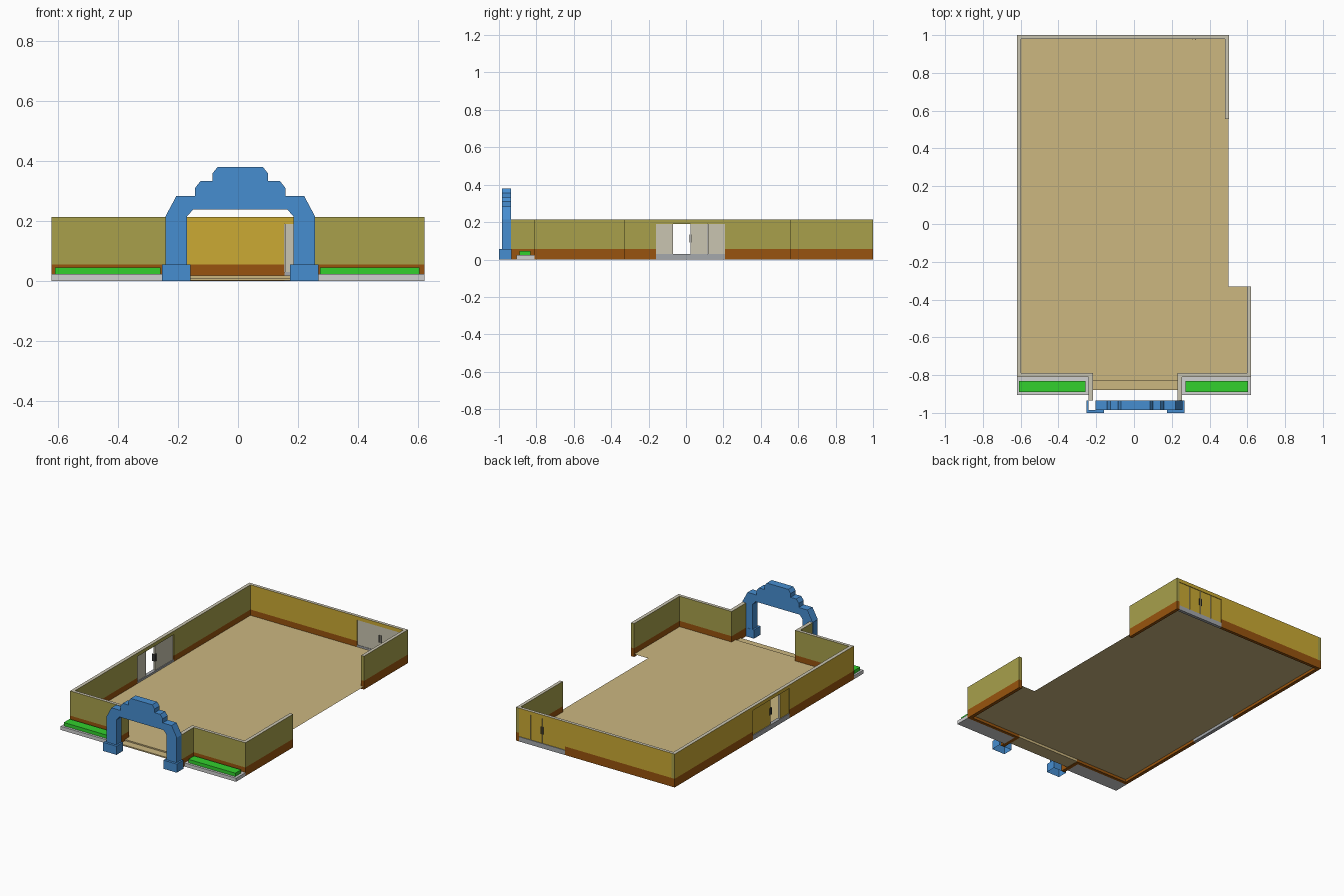
import bpy, bmesh

if "Cube" in bpy.data.objects:
    bpy.data.objects.remove(bpy.data.objects["Cube"])


def srgb(r, g, b):
    lin = lambda c: c / 12.92 if c <= 0.04045 else ((c + 0.055) / 1.055) ** 2.4
    return (lin(r / 255), lin(g / 255), lin(b / 255), 1)


COLOURS = {
    "olive": (168, 160, 75), "gold": (203, 170, 52), "brown": (152, 84, 14),
    "stone": (202, 197, 177), "beige": (204, 183, 128), "blue": (70, 141, 208),
    "green": (50, 208, 45), "light_grey": (208, 208, 208),
    "sill_grey": (165, 168, 172), "dark": (55, 55, 55),
}
MATS = {}
for n, c in COLOURS.items():
    MATS[n] = bpy.data.materials.new(n)
    MATS[n].diffuse_color = srgb(*c)


def finish(name, bm, rule):
    """Make an object; rule is a colour name or a function of the face normal and centre."""
    bm.normal_update()
    me = bpy.data.meshes.new(name)
    names = []
    for f in bm.faces:
        col = rule if isinstance(rule, str) else rule(f.normal, f.calc_center_median())
        if col not in names:
            names.append(col)
            me.materials.append(MATS[col])
        f.material_index = names.index(col)
    bm.to_mesh(me)
    bm.free()
    ob = bpy.data.objects.new(name, me)
    bpy.context.collection.objects.link(ob)
    return ob


def box(name, x, y, z, rule):
    bm = bmesh.new()
    bmesh.ops.create_cube(bm, size=1)
    for v in bm.verts:
        v.co = (x[v.co.x > 0], y[v.co.y > 0], z[v.co.z > 0])
    return finish(name, bm, rule)


H, BAND = 0.213, 0.055


def paint(inner, outer_dir=None):
    """Stone on top, gold on the given outer side, otherwise the wall colour."""
    def rule(n, c):
        if n.z > 0.5:
            return "stone"
        if outer_dir and n.x * outer_dir[0] + n.y * outer_dir[1] > 0.5:
            return "gold"
        return inner
    return rule


def wall(name, x, y, rule):
    box(name + "_skirting", x, y, (0, BAND), "brown")
    box(name, x, y, (BAND, H), rule)


# --- Outer walls
olive, gold = paint("olive"), paint("gold")
left = paint("olive", (-1, 0))
LX, BY = (-0.62, -0.598), (0.98, 1.0)
D0, D1 = -0.16, 0.208          # side door span in y
B0, B1 = 0.155, 0.482          # back door span in x
wall("left_wall_front", LX, (-0.81, D0), left)
wall("left_wall_back", LX, (D1, 1.0), left)
box("left_door_lintel", LX, (D0, D1), (0.19, H), left)
wall("back_wall", (LX[1], B0), BY, gold)
box("back_door_lintel", (B0, B1), BY, (0.19, H), gold)
wall("right_wall_back", (B1, 0.502), (0.555, 1.0), olive)
wall("right_wall_front", (0.598, 0.62), (-0.81, -0.33), olive)
wall("front_wall_left", (LX[1], -0.218), (-0.81, -0.79), olive)
wall("front_wall_right", (0.23, 0.598), (-0.81, -0.79), olive)
wall("entry_wall_left", (-0.241, -0.218), (-0.935, -0.81), olive)
wall("entry_wall_right", (0.23, 0.254), (-0.935, -0.81), olive)

# --- Floor sheet and entrance steps
bm = bmesh.new()
pts = [(-0.6, -0.79), (0.6, -0.79), (0.6, -0.33), (0.5, -0.33), (0.5, 0.98), (-0.6, 0.98)]
bm.faces.new([bm.verts.new((px, py, 0.018)) for px, py in pts])
finish("floor", bm, "beige")
box("upper_step", (-0.218, 0.23), (-0.83, -0.79), (0.010, 0.018), "beige")
box("lower_step", (-0.218, 0.23), (-0.88, -0.79), (0.002, 0.010), "beige")

# --- Side door: four panels, one left open
box("left_door_sill", LX, (D0, D1), (0, 0.03), "sill_grey")
w = (D1 - D0) / 4
for i in (0, 2, 3):
    box(f"left_door_panel_{i}", (-0.615, -0.603), (D0 + i * w + 0.0006, D0 + (i + 1) * w - 0.0006),
        (0.03, 0.19), lambda n, c: "gold" if n.x < -0.5 else "stone")
mid = (D0 + D1) / 2
for s in (-1, 1):
    box("left_door_handle", (-0.619, -0.598), (mid + s * 0.007 - 0.002, mid + s * 0.007 + 0.002),
        (0.09, 0.135), "dark")

# --- Back door: four closed panels
box("back_door_sill", (B0, B1), BY, (0, 0.03), "sill_grey")
w = (B1 - B0) / 4
for i in range(4):
    box(f"back_door_panel_{i}", (B0 + i * w + 0.0006, B0 + (i + 1) * w - 0.0006), (0.983, 0.996),
        (0.03, 0.19), lambda n, c: "gold" if n.y > 0.5 else "stone")
mid = (B0 + B1) / 2
for s in (-1, 1):
    box("back_door_handle", (mid + s * 0.007 - 0.002, mid + s * 0.007 + 0.002), (0.977, 1.0),
        (0.09, 0.135), "dark")

# --- Planters in front of the walls
for side, xs, gx in (("left", (-0.62, -0.241), (-0.608, -0.257)),
                     ("right", (0.254, 0.62), (0.272, 0.604))):
    box(f"planter_base_{side}", xs, (-0.905, -0.81), (0, 0.023), "light_grey")
    box(f"hedge_{side}", gx, (-0.89, -0.832), (0.023, 0.045), "green")

# --- Stepped entrance arch: half profile mirrored, then extruded
CX, Y0, Y1 = 0.0075, -0.985, -0.935
half = [(0.177, BAND), (0.249, BAND), (0.249, 0.215), (0.2125, 0.283), (0.15, 0.283), (0.15, 0.31),
        (0.132, 0.333), (0.093, 0.333), (0.093, 0.357), (0.076, 0.379)]
soffit = [(0.156, 0.239), (0.177, 0.215)]
outline = (half + [(-a, z) for a, z in reversed(half)]
           + [(-a, z) for a, z in reversed(soffit)] + soffit)
bm = bmesh.new()
face = bm.faces.new([bm.verts.new((CX + a, Y0, z)) for a, z in outline])
ext = bmesh.ops.extrude_face_region(bm, geom=[face])
for v in ext["geom"]:
    if isinstance(v, bmesh.types.BMVert):
        v.co.y = Y1
bmesh.ops.recalc_face_normals(bm, faces=bm.faces)
bm.normal_update()
# hollow feet, and the open left shoulder seen from above
gone = [f for f in bm.faces if f.normal.z < -0.9 and f.calc_center_median().z < 0.1
        or (f.normal.z > 0.3 and f.normal.x < -0.3 and f.calc_center_median().z < 0.26)]
bmesh.ops.delete(bm, geom=gone, context="FACES")
finish("entrance_arch", bm, "blue")

# --- Hollow plinths under the arch
for side, s in (("left", -1), ("right", 1)):
    bm = bmesh.new()
    rings = []
    for a, b, y, z in ((0.166, 0.26, -1.0, 0), (0.166, 0.26, -1.0, BAND), (0.177, 0.249, Y0, BAND)):
        x0, x1 = sorted((CX + s * a, CX + s * b))
        yb = Y1 if z == BAND and y == Y0 else Y1 + 0.001
        rings.append([bm.verts.new(p) for p in ((x0, y, z), (x1, y, z), (x1, yb, z), (x0, yb, z))])
    for lo, hi in zip(rings, rings[1:]):
        for i in range(4):
            j = (i + 1) % 4
            bm.faces.new((lo[i], lo[j], hi[j], hi[i]))
    finish(f"arch_plinth_{side}", bm, "blue")

for m in bpy.data.materials:
    if m.users and not m.is_grease_pencil:
        m.use_nodes = True
        m.node_tree.nodes["Principled BSDF"].inputs["Base Color"].default_value = m.diffuse_color
